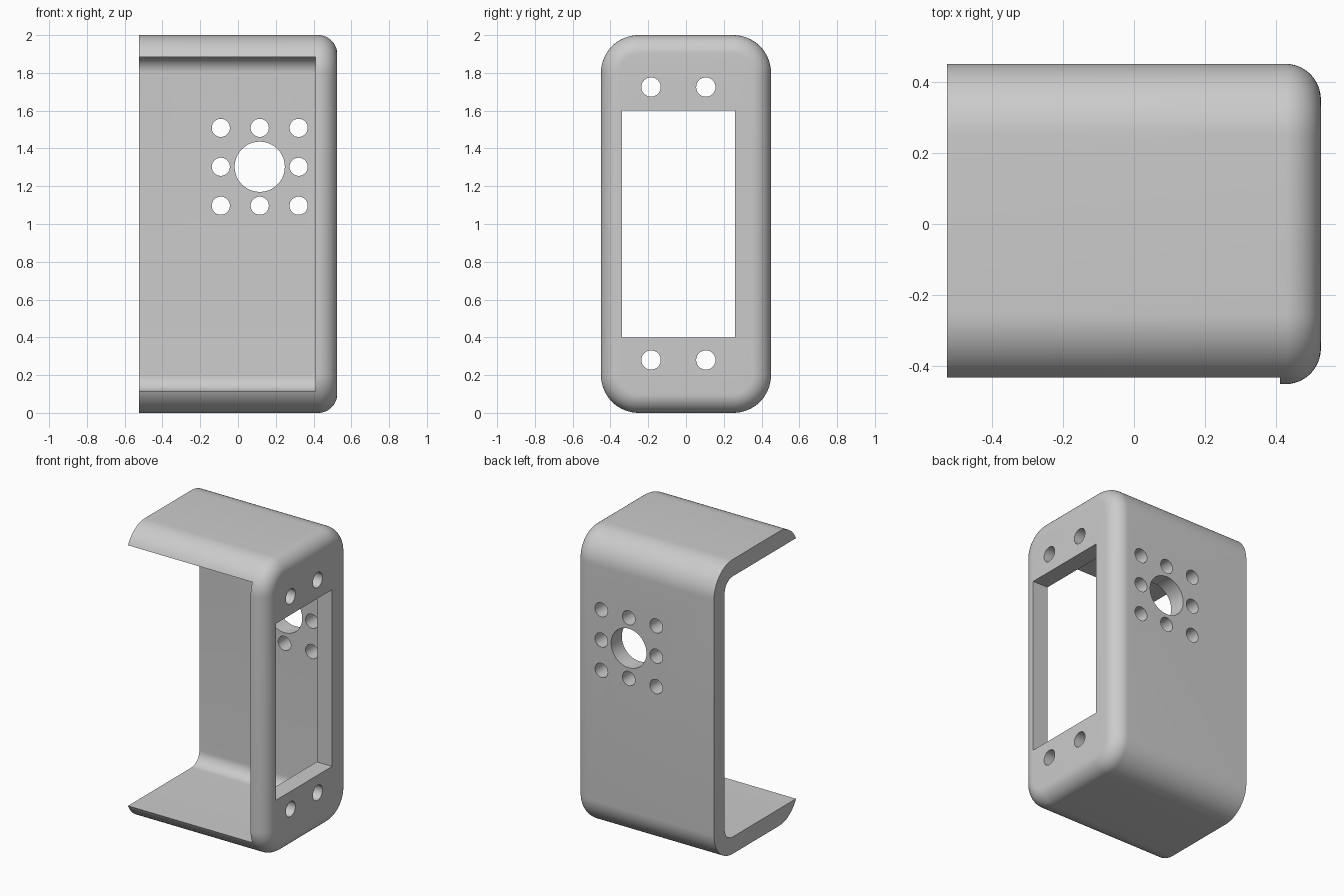
import bpy, bmesh, math

if "Cube" in bpy.data.objects:
    bpy.data.objects.remove(bpy.data.objects["Cube"], do_unlink=True)

# Overall dimensions
HX, HY, HEIGHT = 0.525, 0.45, 2.0
WALL, CORNER, FILLET = 0.115, 0.2, 0.1
SEG = 16

grey = bpy.data.materials.new("light_grey")
grey.use_nodes = True
colour = (0.6, 0.6, 0.6, 1)
grey.diffuse_color = colour
grey.node_tree.nodes["Principled BSDF"].inputs["Base Color"].default_value = colour


def arc(cy, cz, r, start):
    """Quarter circle in the y-z plane."""
    steps = [start + math.pi / 2 * i / SEG for i in range(SEG + 1)]
    return [(cy + r * math.cos(a), cz + r * math.sin(a)) for a in steps]


def rounded_outline(inset):
    """Rounded rectangle of the body section, shrunk evenly by inset."""
    y, low, high = HY - CORNER, CORNER, HEIGHT - CORNER
    corners = [(y, high), (-y, high), (-y, low), (y, low)]
    points = []
    for i, (cy, cz) in enumerate(corners):
        points += arc(cy, cz, CORNER - inset, i * math.pi / 2)
    return points


def loft(name, sections):
    """Closed solid through (x, outline) sections of equal point count."""
    bm = bmesh.new()
    rings = [[bm.verts.new((x, y, z)) for y, z in outline] for x, outline in sections]
    for a, b in zip(rings, rings[1:]):
        for i in range(len(a)):
            j = (i + 1) % len(a)
            bm.faces.new((a[i], a[j], b[j], b[i]))
    bm.faces.new(rings[0])
    bm.faces.new(rings[-1])
    bmesh.ops.recalc_face_normals(bm, faces=bm.faces)
    mesh = bpy.data.meshes.new(name)
    bm.to_mesh(mesh)
    bm.free()
    mesh.materials.append(grey)
    obj = bpy.data.objects.new(name, mesh)
    bpy.context.collection.objects.link(obj)
    return obj


def cut(target, cutter):
    """Subtract the cutter and remove it."""
    mod = target.modifiers.new("cut", "BOOLEAN")
    mod.operation, mod.solver, mod.object = "DIFFERENCE", "EXACT", cutter
    bpy.context.view_layer.objects.active = target
    bpy.ops.object.modifier_apply(modifier=mod.name)
    bpy.data.objects.remove(cutter, do_unlink=True)


def drill(target, location, radius, axis):
    """Round hole through the wall along x or y."""
    turn = (0, math.pi / 2, 0) if axis == "x" else (math.pi / 2, 0, 0)
    bpy.ops.mesh.primitive_cylinder_add(vertices=48, radius=radius, depth=0.3,
                                        location=location, rotation=turn)
    cut(target, bpy.context.object)


# Outer body: long rounded section with a filleted right end
sections = [(-HX, rounded_outline(0))]
for i in range(SEG + 1):
    a = math.pi / 2 * i / SEG
    sections.append((HX - FILLET + FILLET * math.sin(a),
                     rounded_outline(FILLET * (1 - math.cos(a)))))
housing = loft("housing", sections)

# Cavity, open at the front and left, rounded along the back corners
inner_r = CORNER - WALL
back, floor, roof = HY - WALL - inner_r, WALL + inner_r, HEIGHT - WALL - inner_r
profile = ([(-0.7, WALL)] + arc(back, floor, inner_r, -math.pi / 2)
           + arc(back, roof, inner_r, 0) + [(-0.7, HEIGHT - WALL)])
cut(housing, loft("cavity_cutter", [(-0.8, profile), (HX - WALL, profile)]))

# Rectangular window in the right plate
bpy.ops.mesh.primitive_cube_add(size=1, location=(HX, -0.04, 1))
window = bpy.context.object
window.scale = (0.4, 0.6, 1.2)
cut(housing, window)

# Screw holes above and below the window
for y in (-0.185, 0.105):
    for z in (0.28, 1.725):
        drill(housing, (0.47, y, z), 0.051, "x")

# Large hole in the back wall with eight small holes in a square around it
for i in (-1, 0, 1):
    for j in (-1, 0, 1):
        radius = 0.048 if i or j else 0.133
        drill(housing, (0.115 + 0.206 * i, 0.4, 1.303 + 0.206 * j), radius, "y")

# Smooth curves, sharp cut edges
bpy.ops.object.select_all(action="DESELECT")
housing.select_set(True)
bpy.context.view_layer.objects.active = housing
bpy.ops.object.shade_smooth_by_angle(angle=math.radians(30))
